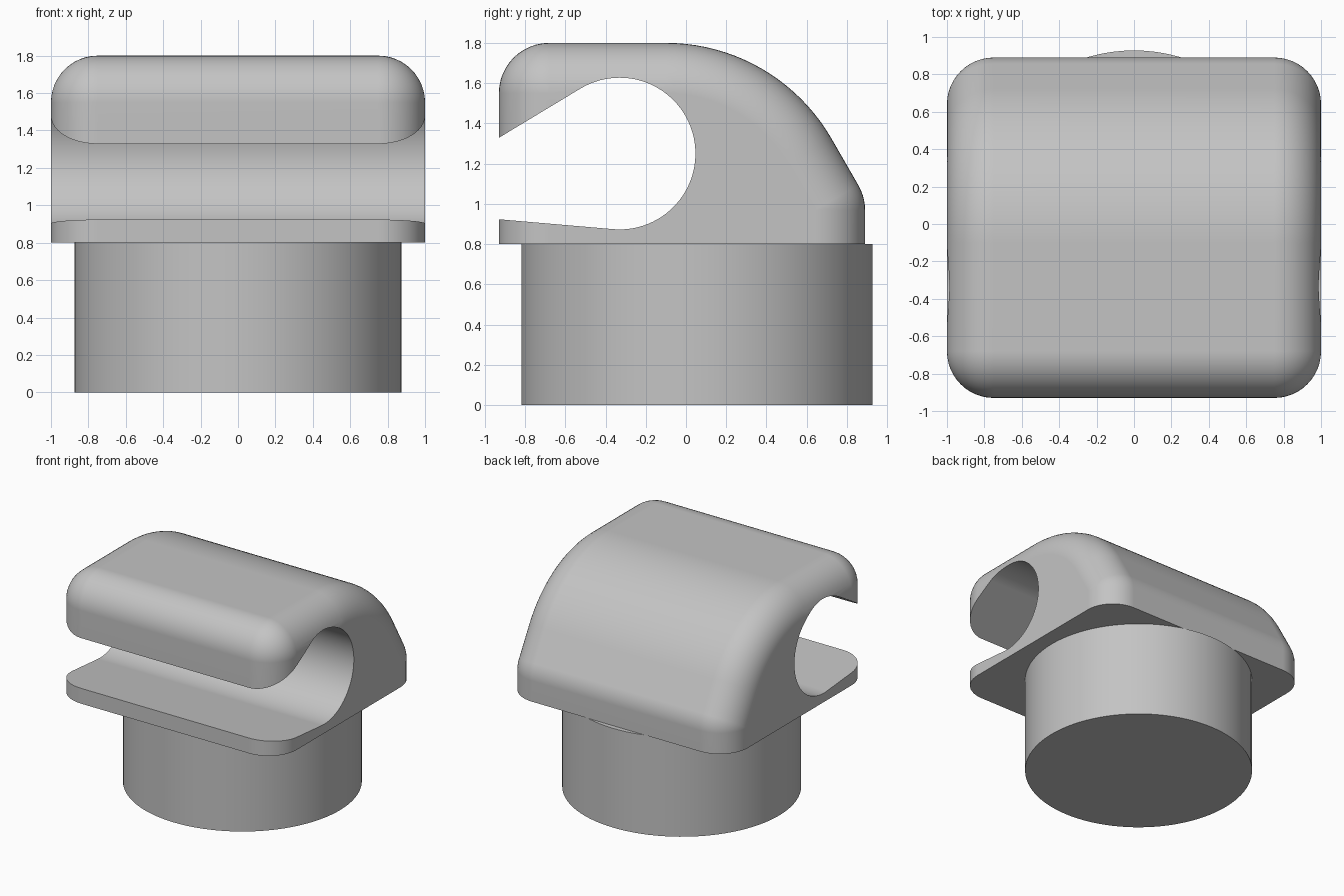
import bpy, bmesh
from math import sin, cos, radians

old = bpy.data.objects.get("Cube")
if old:
    bpy.data.objects.remove(old, do_unlink=True)

grey = bpy.data.materials.new("plain_grey")
grey.use_nodes = True
colour = (0.55, 0.55, 0.55, 1)
grey.diffuse_color = colour
grey.node_tree.nodes["Principled BSDF"].inputs["Base Color"].default_value = colour


def loft(name, rings):
    """Skin closed rings of points and cap both ends."""
    bm = bmesh.new()
    loops = [[bm.verts.new(p) for p in ring] for ring in rings]
    n = len(loops[0])
    for a, b in zip(loops, loops[1:]):
        for i in range(n):
            j = (i + 1) % n
            bm.faces.new((a[i], a[j], b[j], b[i]))
    bm.faces.new(loops[0])
    bm.faces.new(loops[-1])
    bmesh.ops.remove_doubles(bm, verts=bm.verts, dist=0.0001)
    bmesh.ops.recalc_face_normals(bm, faces=bm.faces)
    mesh = bpy.data.meshes.new(name)
    bm.to_mesh(mesh)
    bm.free()
    mesh.materials.append(grey)
    obj = bpy.data.objects.new(name, mesh)
    bpy.context.collection.objects.link(obj)
    return obj


def activate(obj):
    bpy.ops.object.select_all(action='DESELECT')
    obj.select_set(True)
    bpy.context.view_layer.objects.active = obj


def smooth(obj):
    activate(obj)
    bpy.ops.object.shade_smooth_by_angle(angle=radians(25))
    mod = obj.modifiers.new("weighted", 'WEIGHTED_NORMAL')
    mod.keep_sharp = True


def arc(y, z, r, start, end, steps):
    """Points on an arc in the yz plane, each with its angle."""
    out = []
    for i in range(steps + 1):
        a = radians(start + (end - start) * i / steps)
        out.append((y + r * cos(a), z + r * sin(a), a))
    return out


# Body: core side profile, swollen along its normals to round every edge
FILLET, BASE = 0.25, 0.8
core = [(-0.68, BASE, radians(180))]
core += arc(-0.68, 1.55, 0, 180, 90, 12)
core += arc(-0.1, 0.85, 0.70, 90, 30, 20)
core += arc(0.64, 0.968, 0, 30, 0, 5)
core += [(0.64, BASE, 0)]

rings = []
for side in (-1, 1):
    for i in range(13):
        a = radians(90 * i / 12)
        if side < 0:
            a -= radians(90)
        x = side * (1 - FILLET) + FILLET * sin(a)
        s = FILLET * cos(a)
        rings.append([(x, y + s * cos(t), z + s * sin(t)) for y, z, t in core])
body = loft("clip_body", rings)

# Open round slot, running right through from side to side
slot = arc(-0.33, 1.25, 0.377, 121, -94.8, 56)
slot = [(-1.33, 1.087, 0)] + slot + [(-1.33, 0.958, 0)]
cutter = loft("slot_cutter", [[(x, y, z) for y, z, _ in slot] for x in (-1.2, 1.2)])
cutter.hide_render = True
cut = body.modifiers.new("slot", 'BOOLEAN')
cut.operation = 'DIFFERENCE'
cut.solver = 'EXACT'
cut.object = cutter
activate(body)
bpy.ops.object.modifier_apply(modifier=cut.name)
bpy.data.objects.remove(cutter, do_unlink=True)
smooth(body)

# Round peg underneath
bpy.ops.mesh.primitive_cylinder_add(vertices=96, radius=0.873, depth=BASE,
                                    location=(0, 0.055, BASE / 2))
peg = bpy.context.object
peg.name = "round_peg"
peg.data.materials.append(grey)
smooth(peg)
